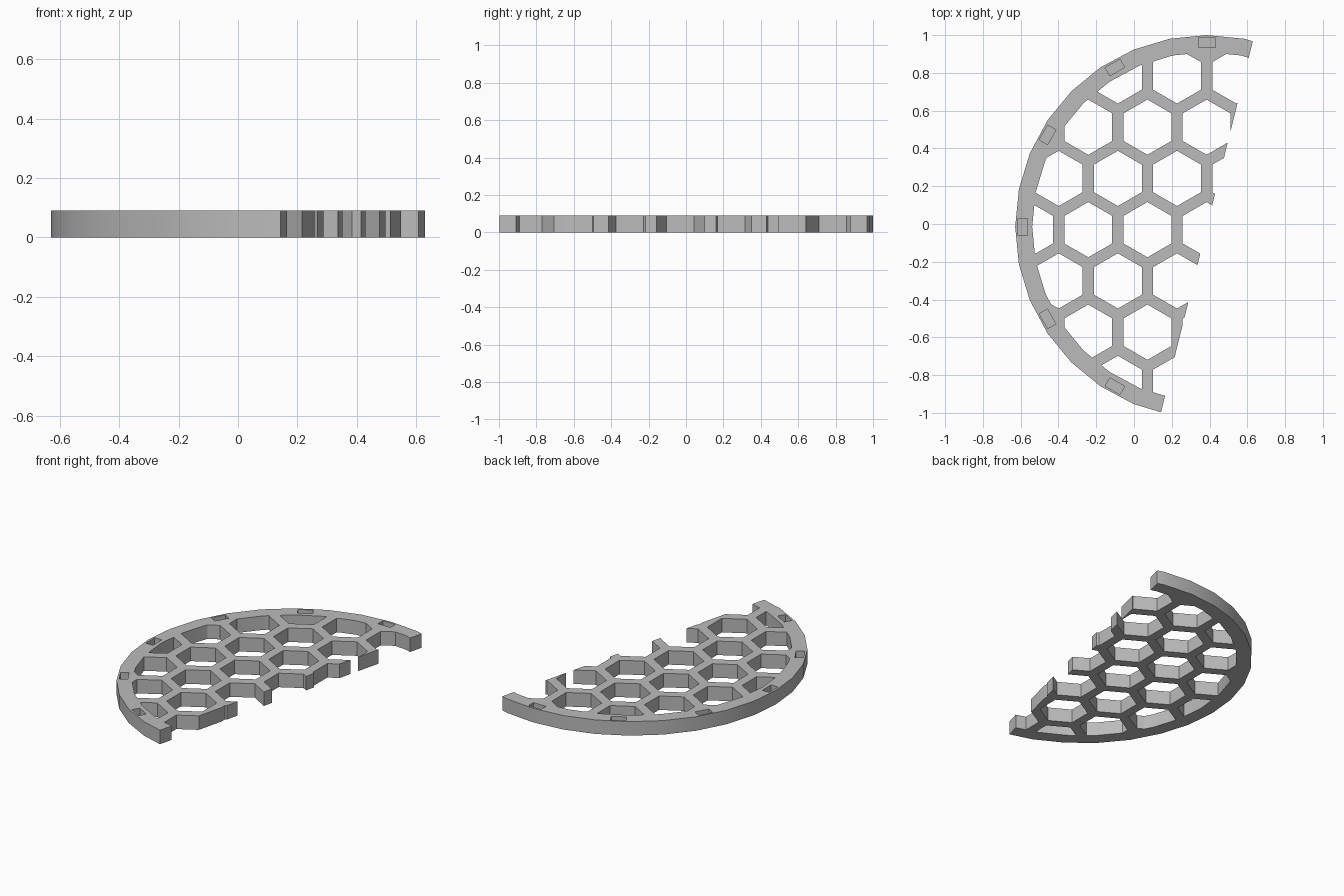
import bpy, bmesh, math
from mathutils import Vector, Matrix

default = bpy.data.objects.get("Cube")
if default:
    bpy.data.objects.remove(default, do_unlink=True)

CENTRE = Vector((0.386, -0.015, 0))
OUTER, INNER, THICK = 1.015, 0.925, 0.09
SEGMENTS = 32
STEP = 2 * math.pi / SEGMENTS
CUT = math.radians(76.1)          # direction of the straight cut edge
PITCH, WALL = 0.3133, 0.06        # honeycomb spacing and wall width
ROW = PITCH * math.sqrt(3) / 2
GRID = Vector((0.3845, -0.03, 0))

grey = bpy.data.materials.new("grey_plastic")
grey.use_nodes = True
grey.diffuse_color = (0.5, 0.5, 0.5, 1)
grey.node_tree.nodes["Principled BSDF"].inputs["Base Color"].default_value = (0.5, 0.5, 0.5, 1)


def polar(radius, angle):
    return Vector((radius * math.cos(angle), radius * math.sin(angle), 0))


def polygon(bm, centre, radius, sides, turn=0):
    verts = [bm.verts.new(centre + polar(radius, turn + 2 * math.pi * i / sides))
             for i in range(sides)]
    return bm.faces.new(verts)


def trim(bm, point, normal):
    geom = bm.verts[:] + bm.edges[:] + bm.faces[:]
    if geom:
        bmesh.ops.bisect_plane(bm, geom=geom, dist=1e-6, plane_co=point,
                               plane_no=normal, clear_outer=True)


def thicken(bm, bottom, top):
    bmesh.ops.translate(bm, verts=bm.verts[:], vec=(0, 0, bottom))
    ext = bmesh.ops.extrude_face_region(bm, geom=bm.faces[:])
    moved = [g for g in ext["geom"] if isinstance(g, bmesh.types.BMVert)]
    bmesh.ops.translate(bm, verts=moved, vec=(0, 0, top - bottom))
    bmesh.ops.recalc_face_normals(bm, faces=bm.faces[:])


def make_object(name, bm):
    mesh = bpy.data.meshes.new(name)
    bm.to_mesh(mesh)
    bm.free()
    mesh.materials.append(grey)
    obj = bpy.data.objects.new(name, mesh)
    bpy.context.collection.objects.link(obj)
    return obj


# Half disc plate
bm = bmesh.new()
polygon(bm, CENTRE, OUTER, SEGMENTS)
trim(bm, CENTRE, polar(1, CUT - math.pi / 2))
thicken(bm, 0, THICK)
plate = make_object("honeycomb_half_disc", bm)

# Hexagonal openings, trimmed to the inside of the rim
bm = bmesh.new()
for row in range(-3, 4):
    for col in range(-4, 3):
        centre = GRID + Vector(((col + 0.5 * (row % 2)) * PITCH, row * ROW, 0))
        if (centre - CENTRE).length < INNER + PITCH / 2:
            polygon(bm, centre, (PITCH - WALL) / math.sqrt(3), 6, math.pi / 6)
for i in range(SEGMENTS):
    normal = polar(1, (i + 0.5) * STEP)
    trim(bm, CENTRE + normal * INNER * math.cos(STEP / 2), normal)
thicken(bm, -0.1, THICK + 0.1)
openings = make_object("opening_cutter", bm)

# Shallow pockets around the rim
bm = bmesh.new()
for i in range(6):
    angle = math.radians(90 + 30 * i)
    place = (Matrix.Translation(CENTRE + polar(0.974, angle) + Vector((0, 0, THICK)))
             @ Matrix.Rotation(angle, 4, 'Z') @ Matrix.Diagonal((0.05, 0.09, 0.09, 1)))
    bmesh.ops.create_cube(bm, size=1, matrix=place)
pockets = make_object("pocket_cutter", bm)

# Cut the plate and drop the cutters
bpy.ops.object.select_all(action='DESELECT')
plate.select_set(True)
bpy.context.view_layer.objects.active = plate
for cutter in (openings, pockets):
    cutter.hide_render = True
    mod = plate.modifiers.new(cutter.name, 'BOOLEAN')
    mod.operation, mod.solver, mod.object = 'DIFFERENCE', 'EXACT', cutter
    bpy.ops.object.modifier_apply(modifier=mod.name)
    bpy.data.objects.remove(cutter, do_unlink=True)

bpy.ops.object.shade_smooth_by_angle(angle=math.radians(30))
